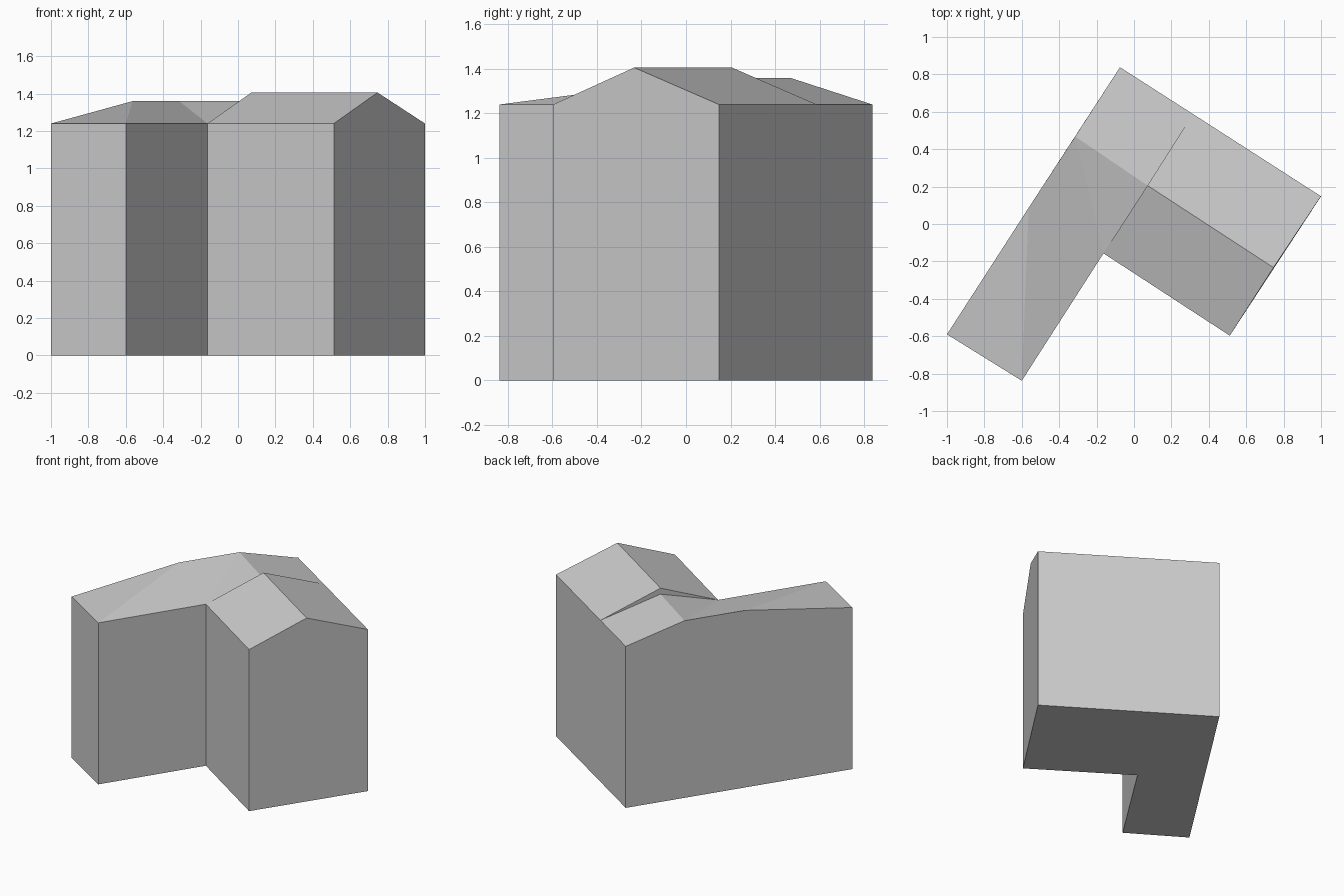
import bpy
import bmesh

cube = bpy.data.objects.get("Cube")
if cube:
    bpy.data.objects.remove(cube)

# One plain grey for walls and roofs
grey = bpy.data.materials.new("light_grey")
grey.use_nodes = True
colour = (0.6, 0.6, 0.6, 1)
grey.diffuse_color = colour
grey.node_tree.nodes["Principled BSDF"].inputs["Base Color"].default_value = colour

EAVE, LOW_RIDGE, HIGH_RIDGE = 1.24, 1.36, 1.406

# L-shaped footprint, counter-clockwise
plan = {
    "A": (-1.0, -0.59), "B": (-0.6, -0.838), "C": (-0.163, -0.157),
    "D": (0.512, -0.597), "E": (1.0, 0.148), "F": (-0.075, 0.838),
}
points = {name: (x, y, EAVE) for name, (x, y) in plan.items()}
points.update({name.lower(): (x, y, 0) for name, (x, y) in plan.items()})

# Roof points: low ridge P Q L, high ridge R H, and the step at the rear eave G
points.update({
    "P": (-0.563, 0.087, LOW_RIDGE), "Q": (-0.315, 0.468, LOW_RIDGE),
    "L": (0.072, 0.206, LOW_RIDGE), "R": (0.072, 0.206, HIGH_RIDGE),
    "H": (0.746, -0.233, HIGH_RIDGE), "G": (0.315, 0.588, EAVE),
})


def build(name, faces):
    """Make a flat-shaded shell from faces spelled as point letters."""
    bm = bmesh.new()
    verts = {k: bm.verts.new(points[k]) for k in sorted(set("".join(faces)))}
    for face in faces:
        bm.faces.new([verts[k] for k in face])
    mesh = bpy.data.meshes.new(name)
    bm.to_mesh(mesh)
    bm.free()
    mesh.materials.append(grey)
    obj = bpy.data.objects.new(name, mesh)
    bpy.context.collection.objects.link(obj)


# Walls rise to the eaves, with gable points on the outer ends
gables = {"DE": "H", "EF": "G", "FA": "PQ"}
ring = "ABCDEF"
walls = ["fedcba"]
for i, start in enumerate(ring):
    end = ring[(i + 1) % len(ring)]
    walls.append(start.lower() + end.lower() + end + gables.get(start + end, "") + start)
# the rear eave runs from F through G back to E
build("walls_and_floor", walls)

# Lower roof: sloping wing, valley triangle and rear slope
build("lower_roof", ["ABP", "PBCQ", "QCL", "FQLG"])

# Higher roof: two slopes and the narrow step down to the lower roof
build("higher_roof", ["CDHR", "RHEG", "LCR", "GLR"])
